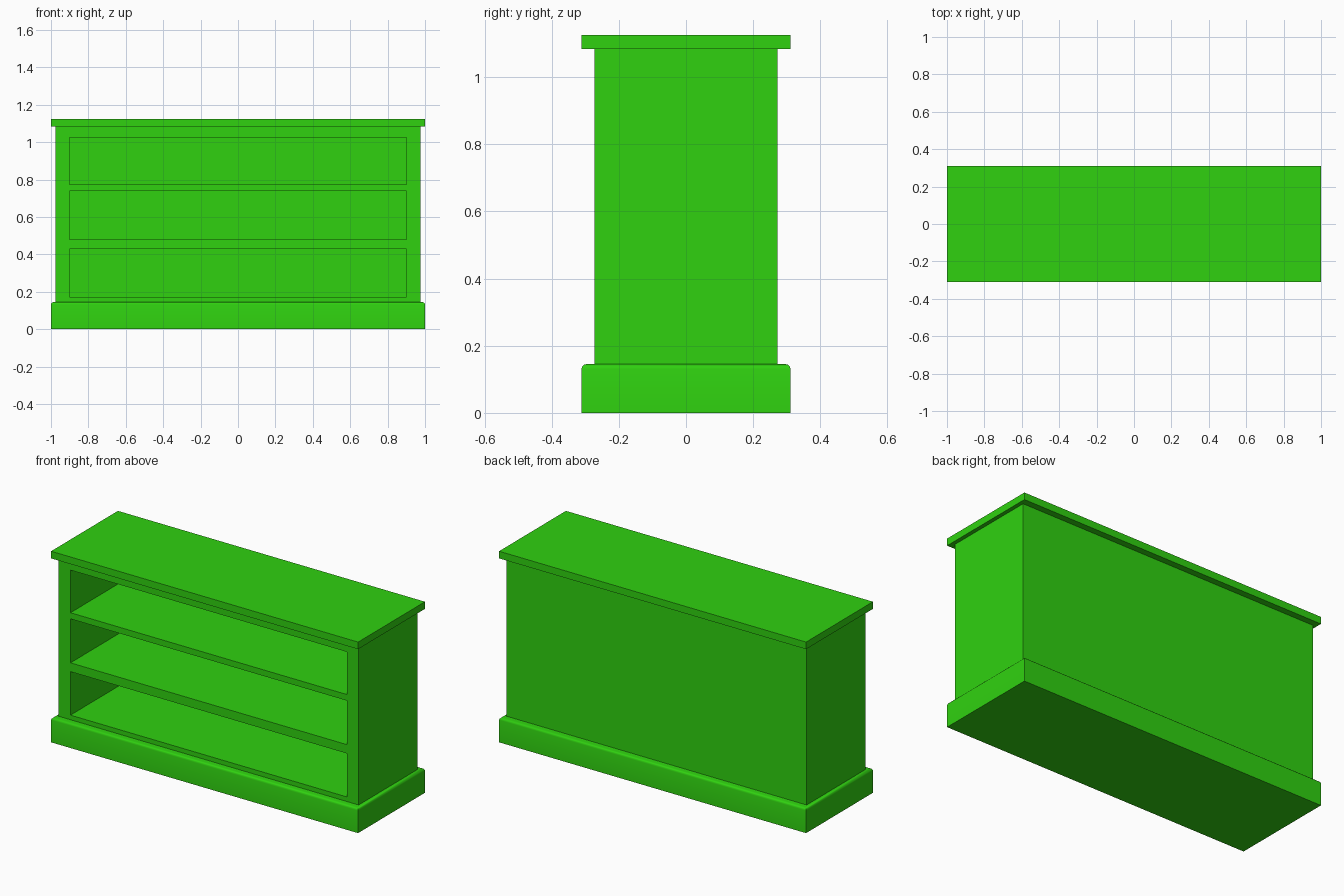
import bpy
import bmesh
import math

cube = bpy.data.objects.get("Cube")
if cube:
    bpy.data.objects.remove(cube, do_unlink=True)

green = bpy.data.materials.new("bright green")
green.use_nodes = True
colour = (0.029, 0.64, 0.005, 1)
green.diffuse_color = colour
green.node_tree.nodes["Principled BSDF"].inputs["Base Color"].default_value = colour


def box(name, x, y, z):
    """Box from (min, max) ranges on each axis."""
    bm = bmesh.new()
    bmesh.ops.create_cube(bm, size=1)
    for v in bm.verts:
        v.co = [lo + (c + 0.5) * (hi - lo) for c, (lo, hi) in zip(v.co, (x, y, z))]
    mesh = bpy.data.meshes.new(name)
    bm.to_mesh(mesh)
    bm.free()
    mesh.materials.append(green)
    obj = bpy.data.objects.new(name, mesh)
    bpy.context.collection.objects.link(obj)
    return obj


def select(obj):
    bpy.ops.object.select_all(action='DESELECT')
    obj.select_set(True)
    bpy.context.view_layer.objects.active = obj


BASE_TOP, BODY_TOP, HEIGHT = 0.145, 1.083, 1.125
WIDTH, DEPTH = (-1, 1), (-0.311, 0.311)

# Plinth with a rounded upper lip
plinth = box("plinth", WIDTH, DEPTH, (0, BASE_TOP))
bm = bmesh.new()
bm.from_mesh(plinth.data)
lip = [e for e in bm.edges if all(v.co.z > BASE_TOP / 2 for v in e.verts)]
bmesh.ops.bevel(bm, geom=lip, offset=0.014, segments=3, profile=0.5, affect='EDGES')
bm.to_mesh(plinth.data)
bm.free()
select(plinth)
bpy.ops.object.shade_smooth_by_angle(angle=math.radians(40))

# Carcass with three open compartments
carcass = box("carcass", (-0.977, 0.977), (-0.273, 0.273), (BASE_TOP, BODY_TOP))
select(carcass)
for i, span in enumerate([(0.172, 0.428), (0.48, 0.739), (0.775, 1.026)]):
    cutter = box(f"compartment_cutter_{i + 1}", (-0.9, 0.9), (-0.4, 0.235), span)
    cutter.hide_render = True
    cut = carcass.modifiers.new("compartment", 'BOOLEAN')
    cut.operation = 'DIFFERENCE'
    cut.solver = 'EXACT'
    cut.object = cutter
    bpy.ops.object.modifier_apply(modifier=cut.name)
    bpy.data.objects.remove(cutter, do_unlink=True)

# Overhanging top board
box("top_board", WIDTH, DEPTH, (BODY_TOP, HEIGHT))
